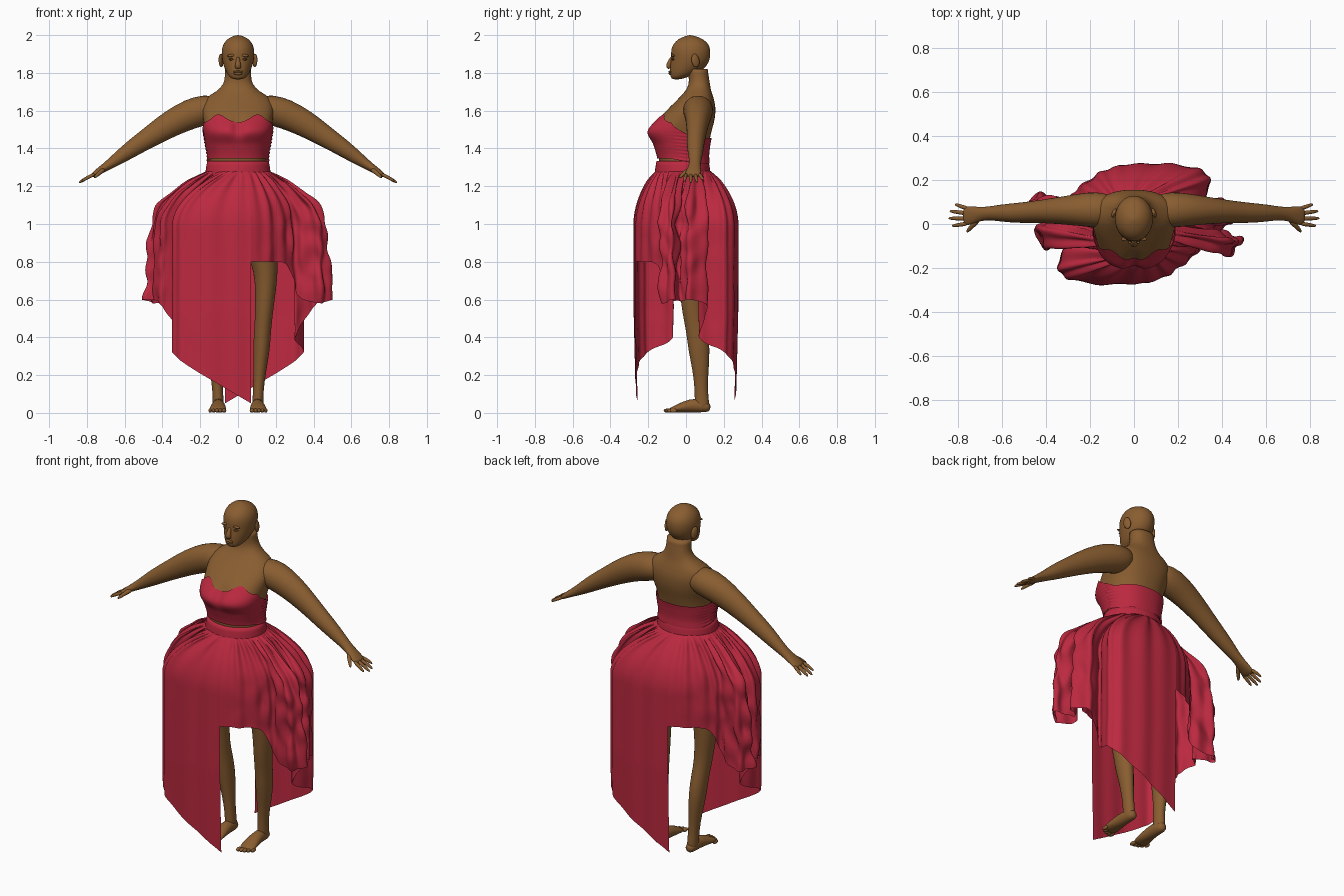
import bpy, bmesh, math
from mathutils import Vector, noise
from math import sin, cos, pi, exp

if "Cube" in bpy.data.objects:
    bpy.data.objects.remove(bpy.data.objects["Cube"])


def material(name, color):
    m = bpy.data.materials.new(name)
    m.diffuse_color = (*color, 1)
    m.use_nodes = True
    m.node_tree.nodes["Principled BSDF"].inputs["Base Color"].default_value = m.diffuse_color
    return m


SKIN = material("skin", (0.25, 0.11, 0.03))
DRESS = material("dress_fabric", (0.50, 0.022, 0.05))
DARK = material("eye_dark", (0.12, 0.05, 0.015))


def make(name, rings, mat, closed=True, caps=True, subsurf=0):
    """Skin a list of point rings into one smooth object."""
    bm = bmesh.new()
    vs = [[bm.verts.new(p) for p in r] for r in rings]
    n = len(rings[0])
    for a, b in zip(vs, vs[1:]):
        for i in range(n if closed else n - 1):
            j = (i + 1) % n
            bm.faces.new((a[i], a[j], b[j], b[i]))
    if caps:
        bm.faces.new(vs[0])
        bm.faces.new(vs[-1])
    bmesh.ops.recalc_face_normals(bm, faces=bm.faces)
    for f in bm.faces:
        f.smooth = True
    me = bpy.data.meshes.new(name)
    bm.to_mesh(me)
    bm.free()
    ob = bpy.data.objects.new(name, me)
    bpy.context.collection.objects.link(ob)
    me.materials.append(mat)
    if subsurf:
        s = ob.modifiers.new("smooth", 'SUBSURF')
        s.levels = s.render_levels = subsurf
    return ob


def spline(rows, t):
    """Catmull-Rom through rows at index t."""
    i = max(0, min(int(t), len(rows) - 2))
    s = t - i
    g = lambda k: rows[max(0, min(k, len(rows) - 1))]
    return [0.5 * (2*b + (c-a)*s + (2*a-5*b+4*c-d)*s*s + (3*b-a-3*c+d)*s**3)
            for a, b, c, d in zip(g(i-1), g(i), g(i+1), g(i+2))]


def section(rows, z):
    for i in range(len(rows) - 1):
        if z <= rows[i+1][0]:
            break
    return spline(rows, i + (z - rows[i][0]) / (rows[i+1][0] - rows[i][0]))[1:]


def tube(name, pts, ref, mat=SKIN, n=16, subsurf=1):
    """Tube along x,y,z points with radius along ref and radius across it."""
    P = [Vector(p[:3]) for p in pts]
    rings = []
    for i, p in enumerate(pts):
        t = (P[min(i+1, len(P)-1)] - P[max(i-1, 0)]).normalized()
        u = (Vector(ref) - t * t.dot(Vector(ref))).normalized()
        v = t.cross(u)
        rings.append([P[i] + u*p[3]*cos(2*pi*k/n) + v*p[4]*sin(2*pi*k/n) for k in range(n)])
    return make(name, rings, mat, subsurf=subsurf)


def ball(name, loc, scale, mat=SKIN, rot=(0, 0, 0)):
    bpy.ops.mesh.primitive_uv_sphere_add(segments=16, ring_count=10, location=loc, rotation=rot)
    ob = bpy.context.object
    ob.name = name
    ob.scale = scale
    ob.data.materials.append(mat)
    bpy.ops.object.shade_smooth()


# Torso and neck: z, half width, front y, back y
TORSO = [(.84, .17, -.08, .13), (.95, .20, -.12, .15), (1.15, .18, -.14, .14),
         (1.34, .15, -.142, .115), (1.42, .16, -.165, .12), (1.49, .172, -.20, .135),
         (1.56, .185, -.145, .152), (1.62, .19, -.085, .155), (1.67, .165, -.035, .145),
         (1.71, .105, .0, .132), (1.75, .075, .015, .125), (1.82, .068, .01, .115)]


def torso_point(a, z, off=0):
    w, yf, yb = section(TORSO, z)
    c, s = cos(a), sin(a)
    x = (w + off) * math.copysign(abs(c)**.85, c)
    y = (yf+yb)/2 + ((yb-yf)/2 + off) * math.copysign(abs(s)**.9, s)
    if s < 0:  # dip between the breasts
        y += .03 * exp(-(x/.03)**2) * exp(-((z-1.51)/.05)**2)
    return Vector((x, y, z))


N = 64
make("torso", [[torso_point(2*pi*k/N, .84 + .98*j/50) for k in range(N)] for j in range(51)], SKIN)

# Head: z, half width, front y, back y
HEAD = [(1.765, .022, -.07, -.03), (1.775, .043, -.082, .0), (1.80, .062, -.086, .07),
        (1.84, .078, -.085, .115), (1.875, .086, -.078, .128), (1.92, .089, -.082, .132),
        (1.955, .078, -.068, .12), (1.98, .056, -.04, .09), (1.995, .028, -.005, .05),
        (2.0, .004, .018, .026)]
make("head", [[((w)*cos(2*pi*k/24), (f+b)/2 + (b-f)/2*sin(2*pi*k/24), z) for k in range(24)]
              for z, w, f, b in HEAD], SKIN, subsurf=1)
tube("nose", [(0, -.072, 1.885, .009, .01), (0, -.083, 1.86, .011, .013),
              (0, -.096, 1.838, .018, .015), (0, -.084, 1.822, .017, .012)], (1, 0, 0), n=12)
ball("upper_lip", (0, -.084, 1.806), (.027, .009, .006))
ball("lower_lip", (0, -.083, 1.796), (.023, .009, .007))
for s in (-1, 1):
    ball("eye", (s*.034, -.068, 1.872), (.015, .008, .006), DARK)
    ball("brow", (s*.036, -.069, 1.892), (.024, .009, .007), SKIN, (0, s*.12, 0))
    ball("ear", (s*.09, .05, 1.865), (.011, .022, .036), SKIN, (.2, 0, s*.35))

# Arms, hands, legs and feet for both sides
ARM = [(.08, .06, 1.62, .07, .06), (.17, .065, 1.605, .085, .083), (.25, .065, 1.585, .075, .082),
       (.36, .06, 1.53, .06, .072), (.46, .055, 1.465, .05, .058), (.53, .05, 1.42, .047, .05),
       (.61, .05, 1.365, .039, .04), (.68, .048, 1.315, .028, .026), (.725, .042, 1.287, .039, .02),
       (.765, .036, 1.26, .045, .014), (.775, .036, 1.254, .038, .008)]
LEG = [(.09, .02, 1.0, .09, .12), (.125, .02, .88, .085, .095), (.15, .025, .75, .065, .075),
       (.145, .03, .64, .055, .064), (.138, .035, .53, .048, .055), (.13, .055, .44, .045, .055),
       (.125, .07, .34, .046, .06), (.115, .078, .22, .034, .042), (.107, .08, .12, .028, .034),
       (.105, .085, .05, .03, .04), (.105, .085, .006, .027, .036)]
FOOT = [(.103, .13, .028, .015, .018), (.103, .11, .03, .03, .028), (.103, .05, .042, .032, .04),
        (.105, -.01, .032, .04, .03), (.108, -.06, .02, .047, .018), (.108, -.09, .013, .04, .01)]
for s, side in ((-1, "right"), (1, "left")):
    m = lambda pts: [(p[0]*s, *p[1:]) for p in pts]
    tube(side + "_arm", m(ARM), (0, 1, 0))
    for i, (yb, yt, xt) in enumerate(((.07, .088, .815), (.048, .058, .838), (.024, .026, .843), (.002, -.008, .828))):
        zt = 1.26 - (xt-.765)*.55
        tube(side + "_finger", m([(.755, yb, 1.266, .011, .011), ((.755+xt)/2, (yb+yt)/2, (1.272+zt)/2, .010, .010),
             (xt-.008, yt, zt+.006, .008, .008), (xt, yt, zt, .003, .003)]), (0, 1, 0), n=8)
    tube(side + "_thumb", m([(.705, .022, 1.292, .016, .014), (.735, -.008, 1.27, .012, .012),
         (.755, -.03, 1.25, .009, .009), (.76, -.037, 1.244, .003, .003)]), (0, 0, 1), n=8)
    tube(side + "_leg", m(LEG), (1, 0, 0))
    tube(side + "_foot", m(FOOT), (1, 0, 0))
    for i in range(5):
        ball(side + "_toe", (s*(.075 + i*.018), -.098 + .002*i*i, .012), (.013 - .001*i, .02, .011))

# Strapless bodice with sweetheart top edge and shirred sides
def bodice_point(k, j, n=96, rows=24):
    a = 2*pi*k/n
    s, x = sin(a), .18*cos(a)
    front = 1.535 + .045*exp(-((abs(x)-.085)/.05)**2)
    f = max(0, min(1, .5 - s*1.3))
    top = 1.455*(1-f) + front*f
    low = 1.32 + .027*max(0, min(1, .5 - s))
    z = low + (top-low)*j/rows
    p = torso_point(a, z, .009)
    p.x += math.copysign(.009*sin(z*170 + 3*s), x) * exp(-((s-.1)/.3)**2)
    return p


make("bodice", [[bodice_point(k, j) for k in range(96)] for j in range(25)], DRESS, caps=False)

# Waistband
make("waistband", [[(r*cos(2*pi*k/64), -.018 + (r-.025)*sin(2*pi*k/64), z) for k in range(64)]
                   for z, r in ((1.265, .172), (1.285, .171), (1.31, .167), (1.333, .163), (1.333, .155))],
     DRESS, caps=False)

# Skirt: half plan (x, y, hem height) from the slit tip round one hip; the other half is turned 180 degrees
PLAN = [(.07, -.262, .05), (-.10, -.27, .15), (-.28, -.25, .26), (-.345, -.19, .33), (-.30, -.07, .40),
        (-.39, -.11, .56), (-.43, -.02, .60), (-.37, .03, .59), (-.46, .07, .60), (-.42, .13, .58),
        (-.31, .10, .62), (-.26, .15, .78), (-.16, .225, .80), (-.07, .262, .80)]
LAST = len(PLAN) - 1


def skirt_point(u, v, turn):
    x, y, hem = spline(PLAN, u*LAST)
    x2, y2, _ = spline(PLAN, min(u + .002, 1)*LAST)
    x1, y1, _ = spline(PLAN, max(u - .002, 0)*LAST)
    nrm = Vector((y1 - y2, x2 - x1)).normalized() * -1
    d = (1.28 - hem) * v**1.35
    a = -pi*75/180 - pi*u
    e = 1 - (1 - min(d/.30, 1))**2.1
    side = exp(-((u - .60)/.22)**2)
    edge = min(1, 12*u, 12*(1-u))
    # flare the hips, tuck the hem of the long panels
    x *= 1 + .12*max(0, d - .2)*side
    y *= 1.02 - .09*max(0, d - .75)
    p = Vector((.168*cos(a)*(1-e) + x*e, .146*sin(a)*(1-e) + y*e))
    gather = sin(2*pi*17*u + 2*noise.noise((u*9, turn, 0)))
    p += nrm * edge * gather * (.013*min(1, d/.05)*exp(-d/.16) + .004*e)
    p += nrm * edge * side * .035 * e * noise.noise((u*22, d*9, turn*3))
    z = 1.28 - d + side*edge*.02*e*noise.noise((u*15, d*14, 5 + turn)) * (1 - v)
    return Vector((p.x*turn, p.y*turn - .015*(1-e), z))


NU, NV = 170, 56
for turn, name in ((1, "skirt_front_panel"), (-1, "skirt_back_panel")):
    make(name, [[skirt_point(i/NU, j/NV, turn) for i in range(NU+1)] for j in range(NV+1)],
         DRESS, closed=False, caps=False)
